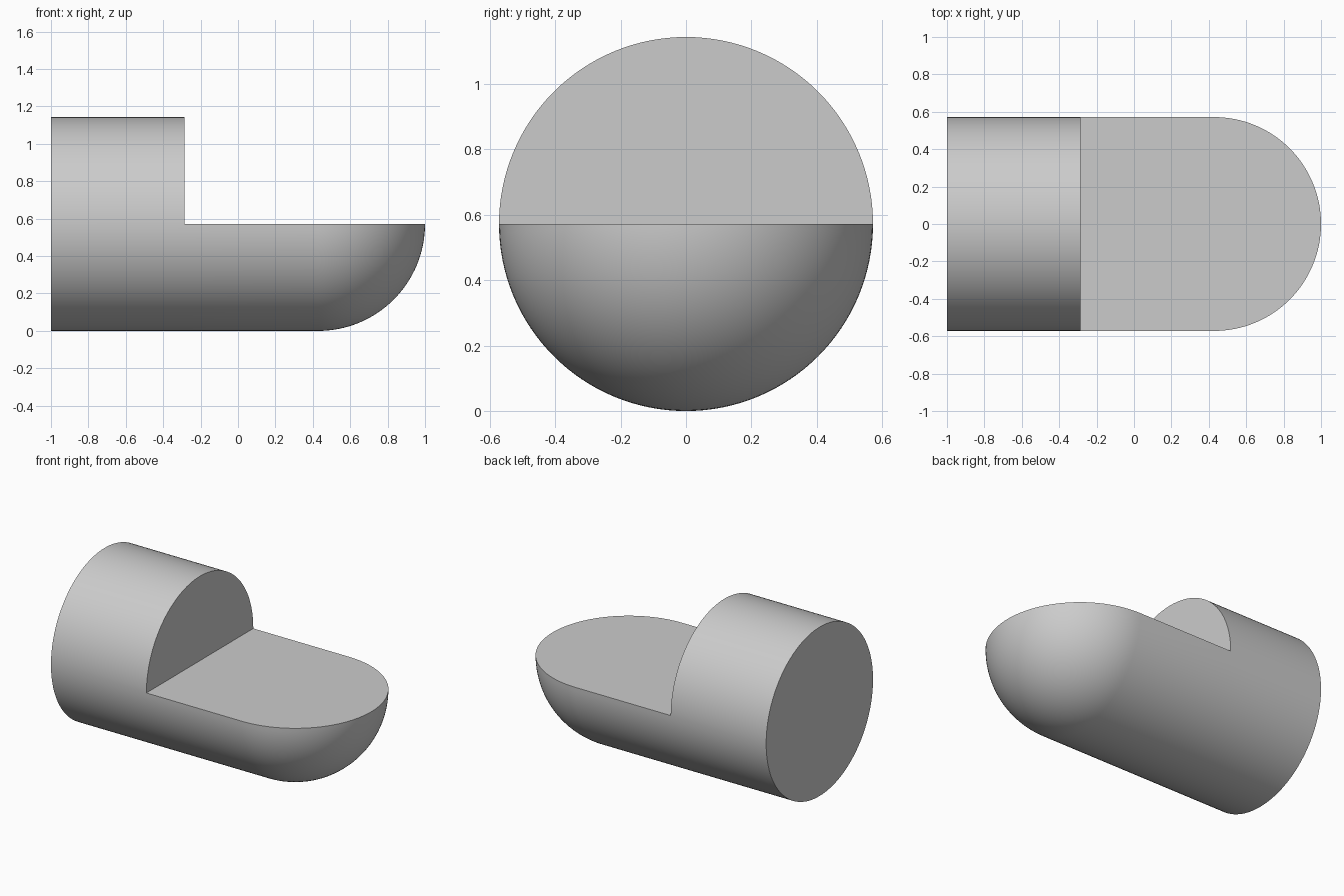
import bpy
import bmesh
from math import pi, sin, cos, radians, atan2
from mathutils import Vector

cube = bpy.data.objects.get("Cube")
if cube:
    bpy.data.objects.remove(cube, do_unlink=True)

R = 4 / 7               # body radius, also the height of the flat
BACK, STEP, DOME = -1, -2 / 7, 1 - 4 / 7
SIDES, ARC = 128, 32
EPS = 1e-4

grey = bpy.data.materials.new("light_grey")
grey.use_nodes = True
grey.diffuse_color = (0.6, 0.6, 0.6, 1)
grey.node_tree.nodes["Principled BSDF"].inputs["Base Color"].default_value = (0.6, 0.6, 0.6, 1)


def flat_face(bm, verts, angle):
    """Close a convex planar outline, ordering its points around their middle."""
    mid = sum((v.co for v in verts), Vector()) / len(verts)
    return bm.faces.new(sorted(verts, key=lambda v: angle(v.co - mid)))


bm = bmesh.new()

# Round bar with a domed end, turned about the x axis
points = [(BACK, 0), (STEP, 0)]
for i in range(ARC + 1):
    a = pi / 2 * i / ARC
    points.append((DOME + R * sin(a), R - R * cos(a)))
profile = [bm.verts.new((x, 0, z)) for x, z in points]
edges = [bm.edges.new(pair) for pair in zip(profile, profile[1:])]
bmesh.ops.spin(bm, geom=profile + edges, cent=(0, 0, R), axis=(1, 0, 0),
               angle=2 * pi, steps=SIDES)
bmesh.ops.remove_doubles(bm, verts=bm.verts, dist=EPS)

# Cut away the upper half in front of the step
upper = [f for f in bm.faces
         if f.calc_center_median().x > STEP and f.calc_center_median().z > R]
bmesh.ops.delete(bm, geom=upper, context="FACES")

# Flat back, upright step and level floor
flat_face(bm, [v for v in bm.verts if v.co.x < BACK + EPS],
          lambda d: atan2(d.z, d.y))
flat_face(bm, [v for v in bm.verts if abs(v.co.x - STEP) < EPS and v.co.z > R - EPS],
          lambda d: atan2(d.z, d.y))
flat_face(bm, [v for v in bm.verts if v.co.x > STEP - EPS and abs(v.co.z - R) < EPS],
          lambda d: atan2(d.y, d.x))
bmesh.ops.recalc_face_normals(bm, faces=bm.faces)

mesh = bpy.data.meshes.new("stepped_round_bar")
bm.to_mesh(mesh)
bm.free()
mesh.materials.append(grey)
bar = bpy.data.objects.new("stepped_round_bar", mesh)
bpy.context.collection.objects.link(bar)

# Smooth round surfaces, crisp rims
bpy.ops.object.select_all(action="DESELECT")
bar.select_set(True)
bpy.context.view_layer.objects.active = bar
bpy.ops.object.shade_smooth_by_angle(angle=radians(30))
